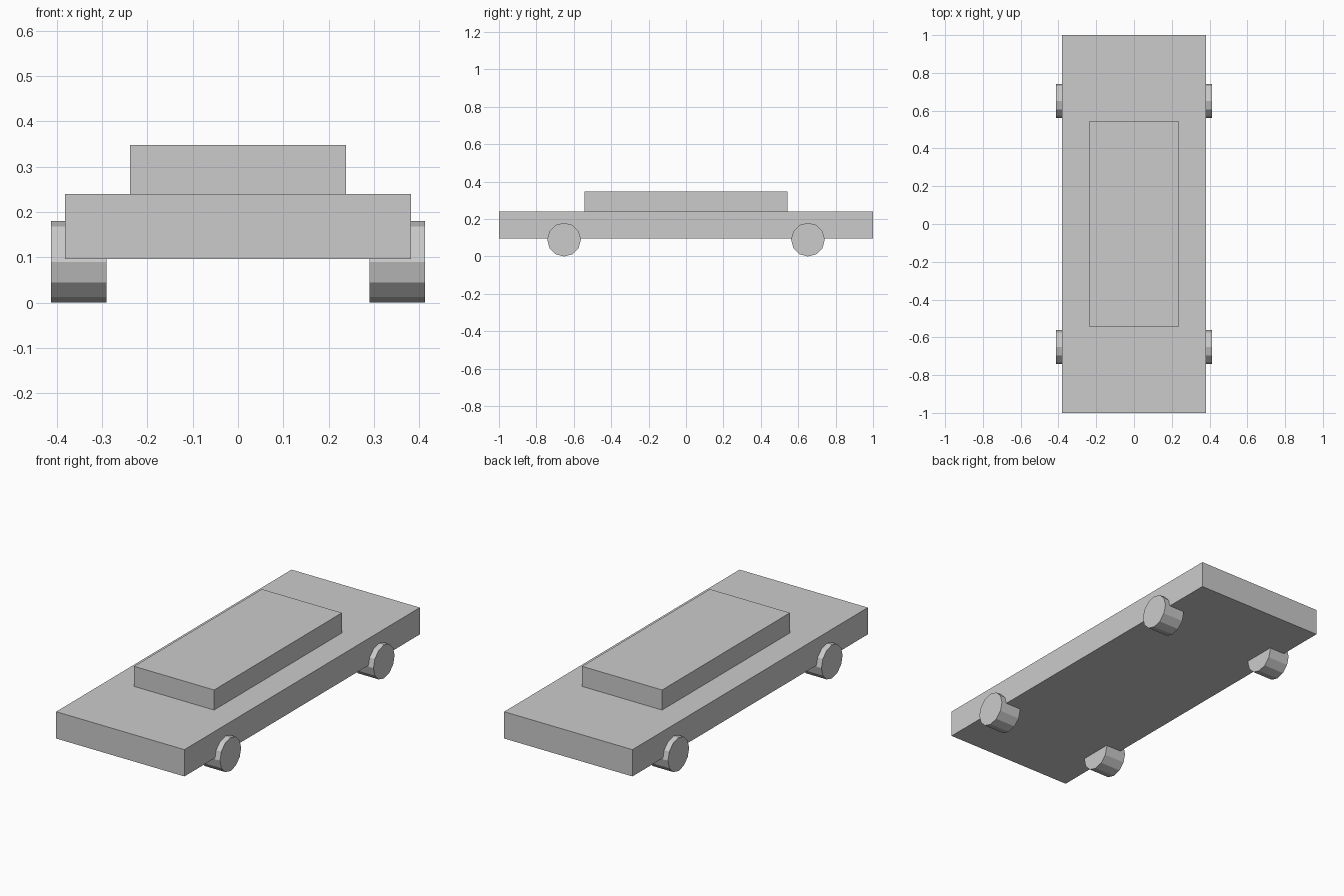
import bpy
from math import pi

if "Cube" in bpy.data.objects:
    bpy.data.objects.remove(bpy.data.objects["Cube"])


def box(name, width, length, z0, z1):
    bpy.ops.mesh.primitive_cube_add(size=1, location=(0, 0, (z0 + z1) / 2))
    ob = bpy.context.object
    ob.name = name
    ob.scale = (width, length, z1 - z0)
    bpy.ops.object.transform_apply(location=False, rotation=False, scale=True)
    return ob


# Lower body slab and cabin block
box("body", 0.763, 2.0, 0.096, 0.24)
box("cabin", 0.476, 1.086, 0.24, 0.348)

# Four twelve-sided wheels, each with a vertex resting on the ground
RADIUS = 0.09
for x, side in ((-0.351, "left"), (0.351, "right")):
    for y, end in ((-0.652, "front"), (0.652, "rear")):
        bpy.ops.mesh.primitive_cylinder_add(
            vertices=12, radius=RADIUS, depth=0.122,
            location=(x, y, RADIUS), rotation=(0, pi / 2, 0))
        bpy.context.object.name = f"{end}_{side}_wheel"
